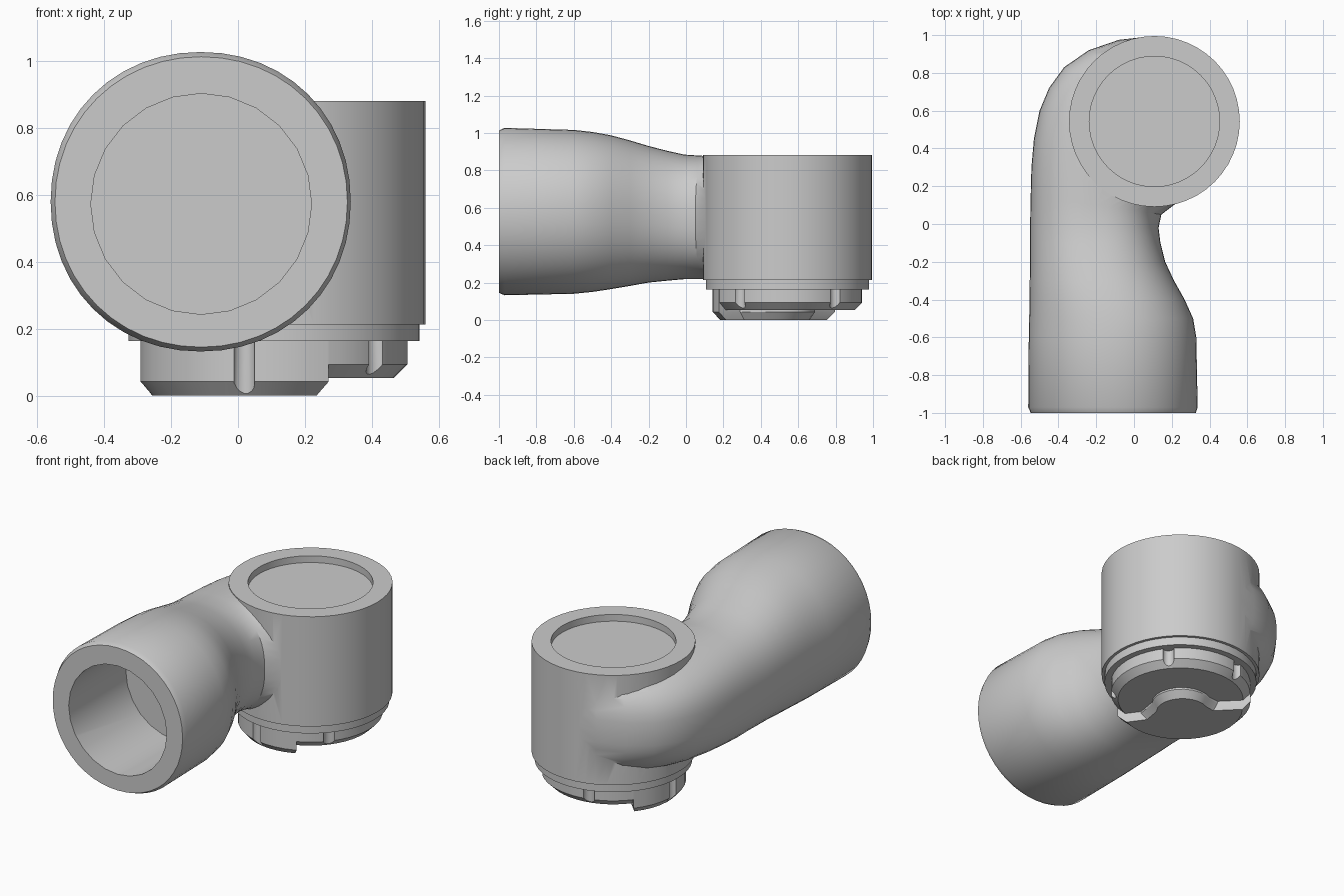
import bpy, bmesh
from math import sin, cos, pi, radians
from mathutils import Vector

if "Cube" in bpy.data.objects:
    bpy.data.objects.remove(bpy.data.objects["Cube"])

CX, CY = 0.108, 0.543          # vertical hub axis


def loft(name, rings):
    """Closed solid through rings that share a point count."""
    bm = bmesh.new()
    loops = [[bm.verts.new(p) for p in r] for r in rings]
    n = len(loops[0])
    for a, b in zip(loops, loops[1:]):
        for i in range(n):
            j = (i + 1) % n
            bm.faces.new((a[i], a[j], b[j], b[i]))
    bm.faces.new(loops[0])
    bm.faces.new(loops[-1])
    bmesh.ops.recalc_face_normals(bm, faces=bm.faces[:])
    me = bpy.data.meshes.new(name)
    bm.to_mesh(me)
    bm.free()
    ob = bpy.data.objects.new(name, me)
    bpy.context.collection.objects.link(ob)
    return ob


def lathe(name, profile, x=CX, y=CY, n=48):
    """Turned solid about a vertical axis from (radius, z) pairs."""
    return loft(name, [[(x + r * cos(2 * pi * i / n), y + r * sin(2 * pi * i / n), z)
                        for i in range(n)] for r, z in profile])


def combine(ob, other, op):
    m = ob.modifiers.new(op.lower(), 'BOOLEAN')
    m.operation, m.object, m.solver = op, other, 'EXACT'
    bpy.context.view_layer.objects.active = ob
    bpy.ops.object.modifier_apply(modifier=m.name)
    bpy.data.objects.remove(other)


def smooth(ob):
    bpy.ops.object.select_all(action='DESELECT')
    ob.select_set(True)
    bpy.context.view_layer.objects.active = ob
    bpy.ops.object.shade_smooth_by_angle(angle=radians(30))


def section(lx, ly, rx, ry, lo, hi, e, n=48):
    """Upright superellipse between a left and a right plan point."""
    l, r = Vector((lx, ly, 0)), Vector((rx, ry, 0))
    mid, half = (l + r) / 2, (r - l) / 2
    pts = []
    for i in range(n):
        c, s = cos(2 * pi * i / n), sin(2 * pi * i / n)
        u = abs(c) ** (2 / e) * (1 if c > 0 else -1)
        v = abs(s) ** (2 / e) * (1 if s > 0 else -1)
        p = mid + half * u
        pts.append((p.x, p.y, (lo + hi) / 2 + v * (hi - lo) / 2))
    return pts


# Pipe arm: straight socket, narrowed waist, then a bend wrapping the hub
straight = [(-1, -.547, .327, .145, 1.013), (-.97, -.56, .337, .132, 1.027),
            (-.6, -.557, .33, .14, 1.016), (-.5, -.555, .313, .15, 1.005),
            (-.4, -.553, .268, .165, .987), (-.3, -.552, .212, .182, .96),
            (-.2, -.55, .165, .2, .93), (-.1, -.55, .14, .21, .904)]
bend = [(-.55, 0, .13, -.02), (-.547, .15, .145, .05), (-.543, .3, .22, .107),
        (-.53, .45, .31, .155), (-.5, .6, .39, .205), (-.45, .72, .42, .26),
        (-.37, .83, .44, .33), (-.24, .92, .46, .4), (-.08, .975, .49, .5),
        (.08, .993, .51, .58)]
rings = [section(l, y, r, y, lo, hi, 2.05 + .03 * i)
         for i, (y, l, r, lo, hi) in enumerate(straight)]
rings += [section(*p, .218, .884 if i == 0 else .877, min(2.3 + .08 * i, 2.6))
          for i, p in enumerate(bend)]
body = loft("elbow_body", rings)

# Vertical hub, with top recess and front bore
combine(body, lathe("hub", [(.452, .213), (.452, .881)]), 'UNION')
combine(body, lathe("recess_cutter", [(.345, .84), (.345, 1.2)]), 'DIFFERENCE')
bore = loft("bore_cutter", [[(-.11 + .33 * cos(2 * pi * i / 24), y, .573 + .33 * sin(2 * pi * i / 24))
                             for i in range(24)] for y in (-1.1, -.45)])
combine(body, bore, 'DIFFERENCE')
smooth(body)

# Seating ring under the hub
smooth(lathe("seating_ring", [(.435, .163), (.435, .22)]))

# Coupler disc with chamfered underside
coupler = lathe("coupler", [(.358, .053), (.398, .093), (.398, .17)])

# Lower half plate with a rounded central bulge
outline = [(CX + .401 * cos(radians(a)), CY + .401 * sin(radians(a))) for a in range(141, 295, 9)]
outline += [(.19, .29)]
outline += [(.08 + .17 * cos(radians(a)), .52 + .17 * sin(radians(a))) for a in range(-40, 121, 16)]
outline += [(-.07, .66)]
px, py = -.01, .46
plate = loft("plate", [[(px + (x - px) * s, py + (y - py) * s, z) for x, y in outline]
                       for s, z in ((.87, 0), (1, .042), (1, .168))])
combine(coupler, plate, 'UNION')

# Keying notches around the coupler
for a in (-103, -40, 40, 105, 180):
    combine(coupler, lathe("notch_cutter", [(.032, -.1), (.032, .164)],
                           CX + .4 * cos(radians(a)), CY + .4 * sin(radians(a)), 16), 'DIFFERENCE')
smooth(coupler)
